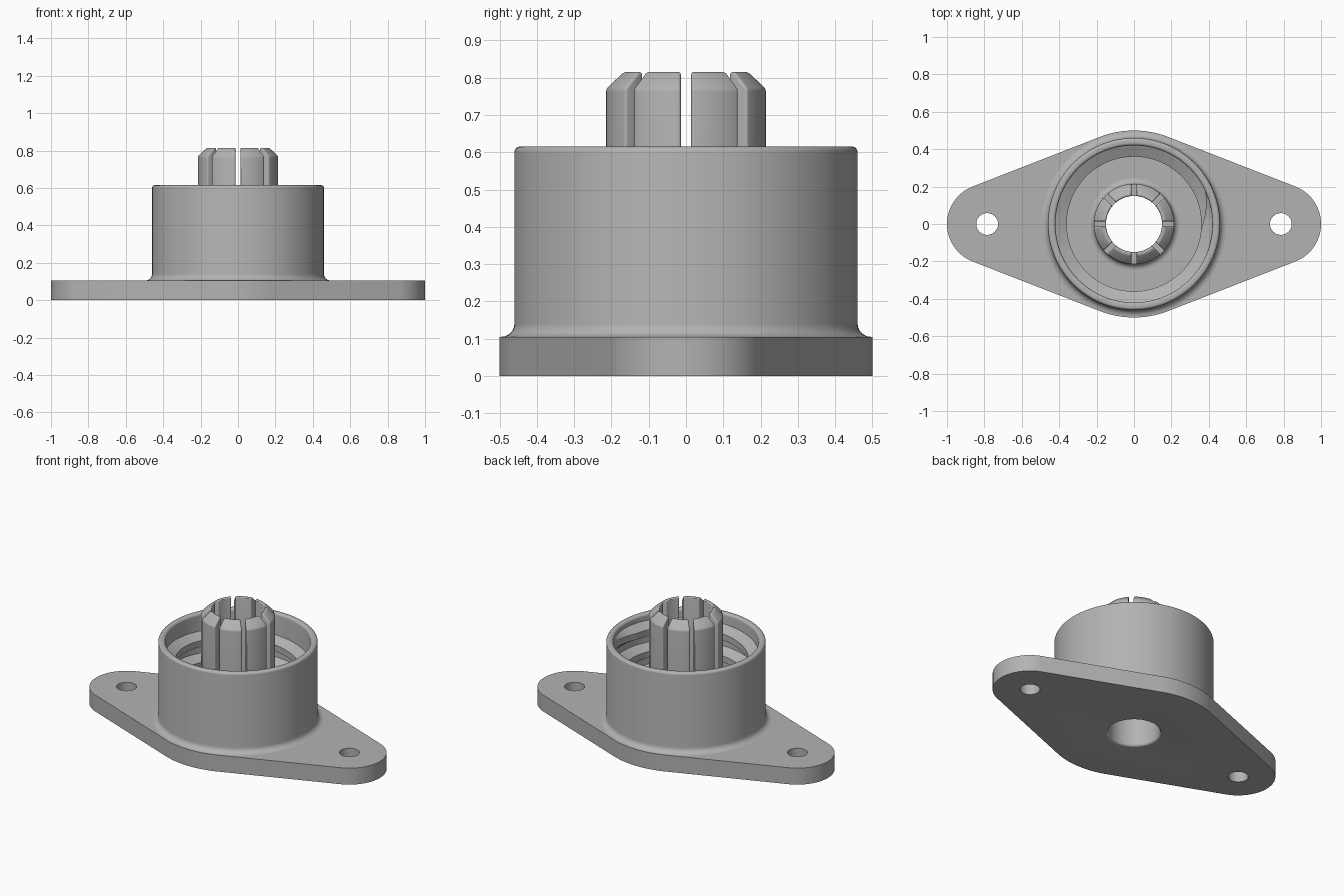
import bpy, bmesh
from math import sin, cos, pi, asin, acos, radians

cube = bpy.data.objects.get("Cube")
if cube:
    bpy.data.objects.remove(cube, do_unlink=True)

grey = bpy.data.materials.new("plain grey")
grey.use_nodes = True
COLOUR = (0.45, 0.45, 0.45, 1)
grey.diffuse_color = COLOUR
grey.node_tree.nodes["Principled BSDF"].inputs["Base Color"].default_value = COLOUR

BASE_TOP, BORE, SLOT_FLOOR, SLOT_HALF = 0.105, 0.15, 0.2, 0.014
SIDES = 96


def finish(name, bm, smooth=True):
    bmesh.ops.recalc_face_normals(bm, faces=bm.faces)
    mesh = bpy.data.meshes.new(name)
    bm.to_mesh(mesh)
    bm.free()
    mesh.materials.append(grey)
    ob = bpy.data.objects.new(name, mesh)
    bpy.context.collection.objects.link(ob)
    if smooth:
        shade(ob)
    return ob


def shade(ob):
    bpy.ops.object.select_all(action="DESELECT")
    ob.select_set(True)
    bpy.context.view_layer.objects.active = ob
    bpy.ops.object.shade_smooth_by_angle(angle=radians(30))


def arc(cx, cz, r, a0, a1, n=6):
    return [(cx + r * cos(radians(a0 + (a1 - a0) * i / n)),
             cz + r * sin(radians(a0 + (a1 - a0) * i / n))) for i in range(n + 1)]


def skin(bm, rings, closed):
    """Join successive closed cross-sections with quads."""
    n = len(rings[0])
    pairs = list(zip(rings, rings[1:]))
    if closed:
        pairs.append((rings[-1], rings[0]))
    for a, b in pairs:
        for j in range(n):
            k = (j + 1) % n
            bm.faces.new((a[j], a[k], b[k], b[j]))
    if not closed:
        bm.faces.new(rings[0])
        bm.faces.new(rings[-1])


def lathe(name, profile, smooth=True):
    bm = bmesh.new()
    rings = []
    for i in range(SIDES):
        a = 2 * pi * i / SIDES
        rings.append([bm.verts.new((r * cos(a), r * sin(a), z)) for r, z in profile])
    skin(bm, rings, True)
    return finish(name, bm, smooth)


def prism(name, outline, sections, x=0):
    """Stack scaled copies of an outline at given heights."""
    bm = bmesh.new()
    rings = [[bm.verts.new((x + px * s, py * s, z)) for px, py in outline] for s, z in sections]
    skin(bm, rings, False)
    return finish(name, bm, False)


# Diamond flange: a large centre arc joined by tangents to two small end arcs
BOLT_X, END_R, MID_R = 0.785, 0.215, 0.5
t = acos((MID_R - END_R) / BOLT_X) * 180 / pi
outline = (arc(BOLT_X, 0, END_R, -t, t, 32) + arc(0, 0, MID_R, t, 180 - t, 16)
           + arc(-BOLT_X, 0, END_R, 180 - t, 180 + t, 32)
           + arc(0, 0, MID_R, 180 + t, 360 - t, 16))
flange = prism("flange", outline, [(1, 0), (1, BASE_TOP)])

# Bolt holes and the centre bore with a rounded lower lip
circle = arc(0, 0, 1, 0, 360, SIDES)[:-1]
lip = [(BORE + 0.015 - dx, z) for dx, z in arc(0, 0, 0.015, 0, 90)]
cutters = [prism("bolt_hole_cutter", circle, [(0.058, -0.1), (0.058, 0.3)], x)
           for x in (-BOLT_X, BOLT_X)]
bore = [(BORE + 0.015, -0.1)] + [(BORE + 0.015 * (1 - sin(radians(a))),
                                  0.015 * (1 - cos(radians(a)))) for a in range(0, 91, 15)]
cutters.append(prism("bore_cutter", circle, bore + [(BORE, 0.3)]))
bpy.context.view_layer.objects.active = flange
for c in cutters:
    m = flange.modifiers.new("hole", "BOOLEAN")
    m.operation, m.solver, m.object = "DIFFERENCE", "EXACT", c
    bpy.ops.object.modifier_apply(modifier=m.name)
    bpy.data.objects.remove(c, do_unlink=True)
shade(flange)

# Cup wall with a flared foot and rounded rim
CUP_R, CUP_IN, CUP_TOP, ROUND = 0.46, 0.42, 0.615, 0.015
lathe("cup_wall", [(CUP_IN, BASE_TOP)] + arc(CUP_R + 0.036, BASE_TOP + 0.036, 0.036, 270, 180)
      + arc(CUP_R - ROUND, CUP_TOP - ROUND, ROUND, 0, 90)
      + arc(CUP_IN + ROUND, CUP_TOP - ROUND, ROUND, 90, 180))

# Internal screw thread, fading into the wall at both ends
PITCH, TURNS, STEPS, END_Z, END_A = 0.14, 2.6, 240, 0.54, radians(25)
bm = bmesh.new()
rings = []
for i in range(STEPS + 1):
    back = TURNS * (1 - i / STEPS)
    a, z = END_A - 2 * pi * back, END_Z - PITCH * back
    fade = min(1, back / 0.08, (TURNS - back) / 0.08)
    crest = CUP_IN - 0.06 * fade
    section = [(CUP_IN + 0.01, -0.055), (crest, -0.02), (crest, 0.02), (CUP_IN + 0.01, 0.055)]
    rings.append([bm.verts.new((r * cos(a), r * sin(a), z + h)) for r, h in section])
skin(bm, rings, False)
finish("screw_thread", bm)

# Lower sleeve of the collet, with a fillet at its foot
TUBE_R, TOP = 0.215, 0.815
lathe("collet_sleeve", [(BORE, BASE_TOP)] + arc(TUBE_R + 0.03, BASE_TOP + 0.03, 0.03, 270, 180)
      + [(TUBE_R, SLOT_FLOOR), (BORE, SLOT_FLOOR)])

# Eight collet fingers with parallel slots and softened edges
profile = [(BORE, SLOT_FLOOR), (TUBE_R, SLOT_FLOOR), (TUBE_R, 0.77), (0.168, TOP), (BORE, TOP)]
for f in range(8):
    bm = bmesh.new()
    rings = []
    for i in range(13):
        ring = []
        for r, z in profile:
            inset = asin(SLOT_HALF / r)
            a = f * pi / 4 + inset + (pi / 4 - 2 * inset) * i / 12
            ring.append(bm.verts.new((r * cos(a), r * sin(a), z)))
        rings.append(ring)
    skin(bm, rings, False)
    bmesh.ops.recalc_face_normals(bm, faces=bm.faces)
    edges = [e for e in bm.edges if e.calc_face_angle(0) > 0.5
             and max(v.co.z for v in e.verts) > SLOT_FLOOR + 0.01]
    bmesh.ops.bevel(bm, geom=edges, offset=0.007, segments=3, profile=0.5,
                    affect="EDGES", clamp_overlap=True)
    finish(f"collet_finger_{f + 1}", bm)
